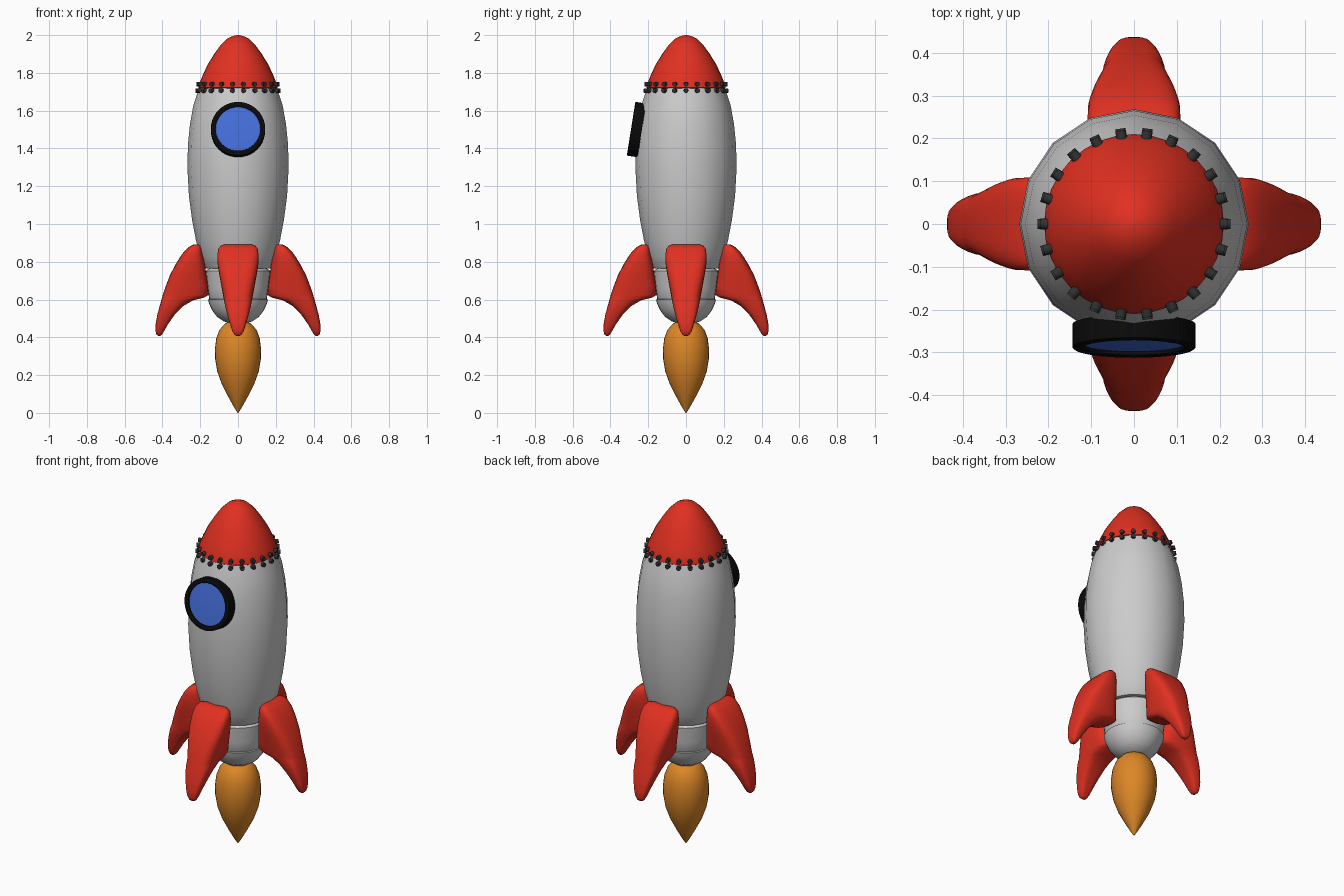
import bpy, bmesh
from math import sin, cos, pi, radians, copysign
from mathutils import Matrix

if "Cube" in bpy.data.objects:
    bpy.data.objects.remove(bpy.data.objects["Cube"])


def material(name, rgb):
    m = bpy.data.materials.new(name)
    m.diffuse_color = (*rgb, 1)
    m.use_nodes = True
    m.node_tree.nodes["Principled BSDF"].inputs["Base Color"].default_value = m.diffuse_color
    return m


RED = material("red", (0.75, 0.03, 0.015))
ORANGE = material("orange", (0.72, 0.24, 0.02))
BLUE = material("blue", (0.06, 0.16, 0.72))
BLACK = material("black", (0.003, 0.003, 0.003))
DARK = material("dark_metal", (0.03, 0.03, 0.03))


def finish(bm, name, mat=None, angle=40):
    bmesh.ops.remove_doubles(bm, verts=bm.verts, dist=1e-5)
    bmesh.ops.recalc_face_normals(bm, faces=bm.faces)
    me = bpy.data.meshes.new(name)
    bm.to_mesh(me)
    bm.free()
    ob = bpy.data.objects.new(name, me)
    bpy.context.collection.objects.link(ob)
    if mat:
        me.materials.append(mat)
    bpy.ops.object.select_all(action='DESELECT')
    ob.select_set(True)
    bpy.context.view_layer.objects.active = ob
    bpy.ops.object.shade_smooth_by_angle(angle=radians(angle))
    return ob


def loft(bm, rings):
    """Skin a list of closed rings and cap both ends."""
    rows = [[bm.verts.new(p) for p in ring] for ring in rings]
    n = len(rows[0])
    for a, b in zip(rows, rows[1:]):
        for i in range(n):
            bm.faces.new((a[i], a[(i + 1) % n], b[(i + 1) % n], b[i]))
    bm.faces.new(rows[0])
    bm.faces.new(rows[-1])


def lathe(name, profile, sides, mat=None, matrix=None):
    bm = bmesh.new()
    loft(bm, [[(r * cos(2 * pi * i / sides), r * sin(2 * pi * i / sides), z)
               for i in range(sides)] for r, z in profile])
    if matrix:
        bm.transform(matrix)
    return finish(bm, name, mat)


# Hull, engine section and nozzle bowl
lathe("hull", [(0.15, 0.765), (0.172, 0.765), (0.179, 0.775), (0.2, 0.83), (0.222, 0.91),
               (0.243, 1.02), (0.26, 1.15), (0.268, 1.3), (0.265, 1.42), (0.254, 1.53),
               (0.236, 1.63), (0.205, 1.725)], 16)
lathe("engine_section", [(0.15, 0.6), (0.153, 0.605), (0.16, 0.66), (0.167, 0.72),
                         (0.17, 0.75), (0.165, 0.757), (0.14, 0.77)], 32)
lathe("nozzle_bowl", [(0.03, 0.472), (0.075, 0.484), (0.11, 0.508), (0.135, 0.54),
                      (0.152, 0.575), (0.159, 0.6), (0.14, 0.605)], 32)

# Nose cone
lathe("nose_cone", [(0.2, 1.715), (0.21, 1.722), (0.208, 1.735), (0.188, 1.785), (0.16, 1.845),
                    (0.126, 1.9), (0.09, 1.95), (0.055, 1.983), (0.025, 1.996), (0.003, 2.0)],
      32, RED)

# Exhaust flame
lathe("flame", [(0.002, 0), (0.02, 0.028), (0.05, 0.082), (0.085, 0.15), (0.11, 0.22),
                (0.121, 0.285), (0.122, 0.34), (0.115, 0.395), (0.098, 0.44),
                (0.07, 0.472), (0.035, 0.49), (0.003, 0.495)], 32, ORANGE)

# Porthole: tilted frame with recessed glass
tilt = Matrix.Translation((0, -0.262, 1.5)) @ Matrix.Rotation(radians(81), 4, 'X')
lathe("window_frame", [(0.118, -0.028), (0.144, -0.028), (0.144, 0.026), (0.14, 0.029),
                       (0.122, 0.029), (0.118, 0.026), (0.118, 0.0)], 40, BLACK, tilt)
lathe("window_glass", [(0.119, -0.02), (0.119, 0.018), (0.06, 0.021), (0.003, 0.022)],
      40, BLUE, tilt)

# Two rows of bolts around the nose joint
bm = bmesh.new()
for radius, z in ((0.208, 1.74), (0.213, 1.706)):
    for i in range(22):
        place = (Matrix.Rotation(2 * pi * i / 22, 4, 'Z') @ Matrix.Translation((radius, 0, z))
                 @ Matrix.Rotation(pi / 2, 4, 'Y'))
        bmesh.ops.create_cone(bm, cap_ends=True, segments=12, radius1=0.013, radius2=0.012,
                              depth=0.024, matrix=place)
finish(bm, "nose_bolts", DARK)

# Fin sections: height, inner radius, outer radius, half width
FIN = [(0.892, 0.205, 0.232, 0.07), (0.887, 0.198, 0.246, 0.09), (0.872, 0.19, 0.268, 0.103),
       (0.84, 0.183, 0.297, 0.109), (0.79, 0.175, 0.328, 0.108), (0.73, 0.168, 0.36, 0.099),
       (0.67, 0.16, 0.383, 0.088), (0.625, 0.155, 0.398, 0.08), (0.61, 0.18, 0.402, 0.077),
       (0.595, 0.24, 0.407, 0.074), (0.565, 0.29, 0.415, 0.068), (0.52, 0.335, 0.427, 0.057),
       (0.47, 0.37, 0.436, 0.042), (0.435, 0.39, 0.437, 0.031), (0.415, 0.402, 0.432, 0.02),
       (0.408, 0.41, 0.424, 0.01)]


def fin_ring(z, r0, r1, w, n=32):
    ring = []
    for i in range(n):
        c, s = cos(2 * pi * i / n), sin(2 * pi * i / n)
        u = copysign(abs(c) ** 0.6, c)
        v = copysign(abs(s) ** 0.6, s)
        ring.append(((r0 + r1) / 2 + u * (r1 - r0) / 2, v * w * (1 - 0.08 * max(0, -u)), z))
    return ring


for k, side in enumerate(("right", "back", "left", "front")):
    bm = bmesh.new()
    loft(bm, [fin_ring(*s) for s in FIN])
    bm.transform(Matrix.Rotation(k * pi / 2, 4, 'Z'))
    finish(bm, side + "_fin", RED, 60)
